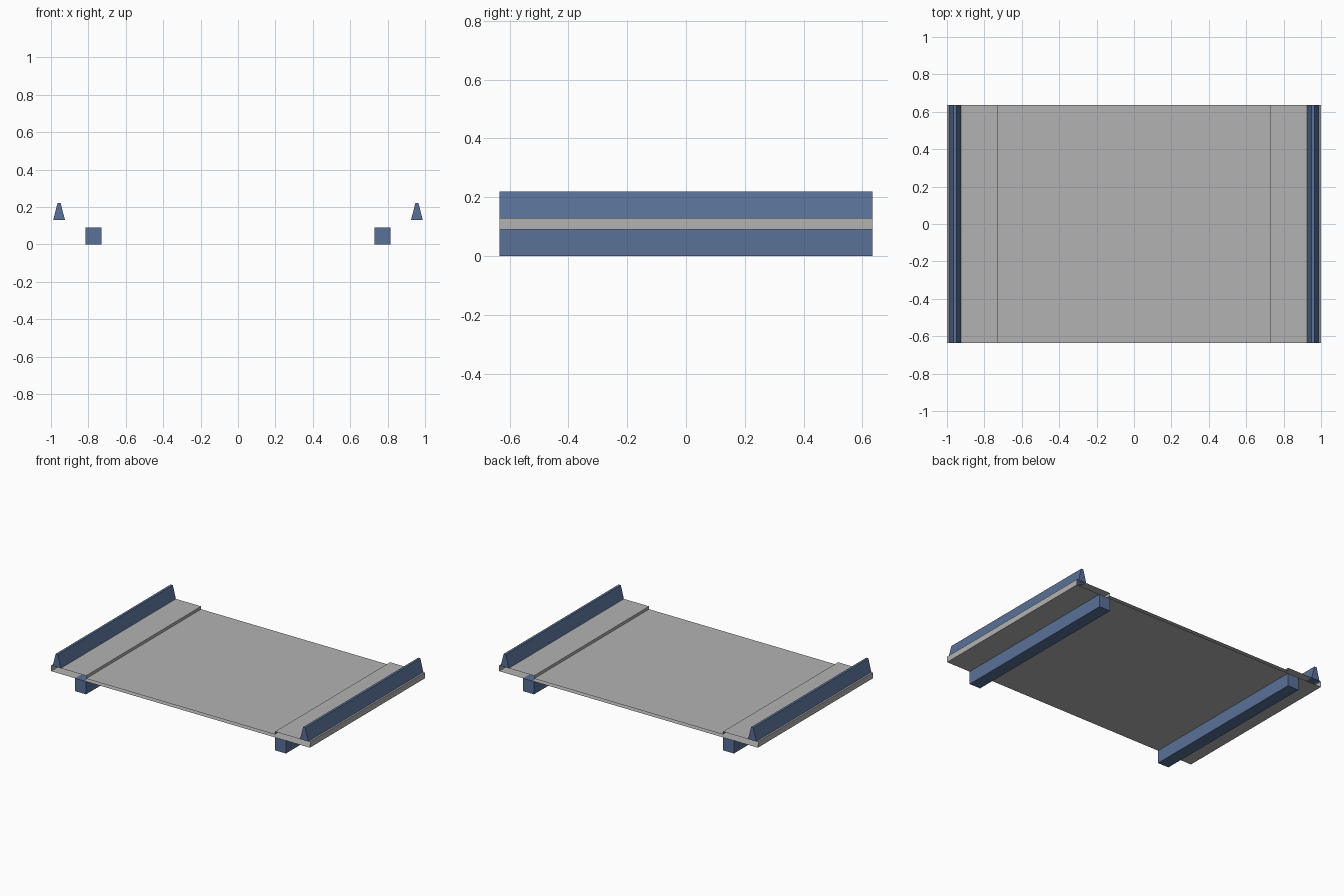
import bpy
import bmesh

if "Cube" in bpy.data.objects:
    bpy.data.objects.remove(bpy.data.objects["Cube"], do_unlink=True)

HALF_DEPTH = 0.635


def make_material(name, rgb):
    mat = bpy.data.materials.new(name)
    mat.use_nodes = True
    color = (*rgb, 1.0)
    mat.diffuse_color = color
    mat.node_tree.nodes["Principled BSDF"].inputs["Base Color"].default_value = color
    return mat


def extrude_profile(name, profile, mat, capped):
    """Sweep a closed x-z outline along the full depth."""
    bm = bmesh.new()
    front = [bm.verts.new((x, -HALF_DEPTH, z)) for x, z in profile]
    back = [bm.verts.new((x, HALF_DEPTH, z)) for x, z in profile]
    count = len(profile)
    for i in range(count):
        j = (i + 1) % count
        bm.faces.new((front[j], front[i], back[i], back[j]))
    if capped:
        bm.faces.new(front)
        bm.faces.new(back[::-1])
    mesh = bpy.data.meshes.new(name)
    bm.to_mesh(mesh)
    bm.free()
    mesh.materials.append(mat)
    obj = bpy.data.objects.new(name, mesh)
    bpy.context.collection.objects.link(obj)
    return obj


grey = make_material("deck grey", (0.45, 0.45, 0.45))
blue = make_material("steel blue", (0.10, 0.165, 0.31))

# Deck: open-ended sheet shell with raised side strips
right_half = [(1.0, 0.09), (1.0, 0.13), (0.73, 0.13), (0.73, 0.11)]
left_half = [(-x, z) for x, z in reversed(right_half)]
extrude_profile("deck", right_half + left_half, grey, capped=False)

# Support beams and tapered kerb rails, one pair each
parts = {
    "support_beam": [(0.73, 0.0), (0.815, 0.0), (0.815, 0.09), (0.73, 0.09)],
    "kerb_rail": [(0.925, 0.13), (0.988, 0.13), (0.965, 0.22), (0.948, 0.22)],
}
for part, outline in parts.items():
    extrude_profile("left_" + part, outline, blue, capped=True)
    mirrored = [(-x, z) for x, z in reversed(outline)]
    extrude_profile("right_" + part, mirrored, blue, capped=True)
